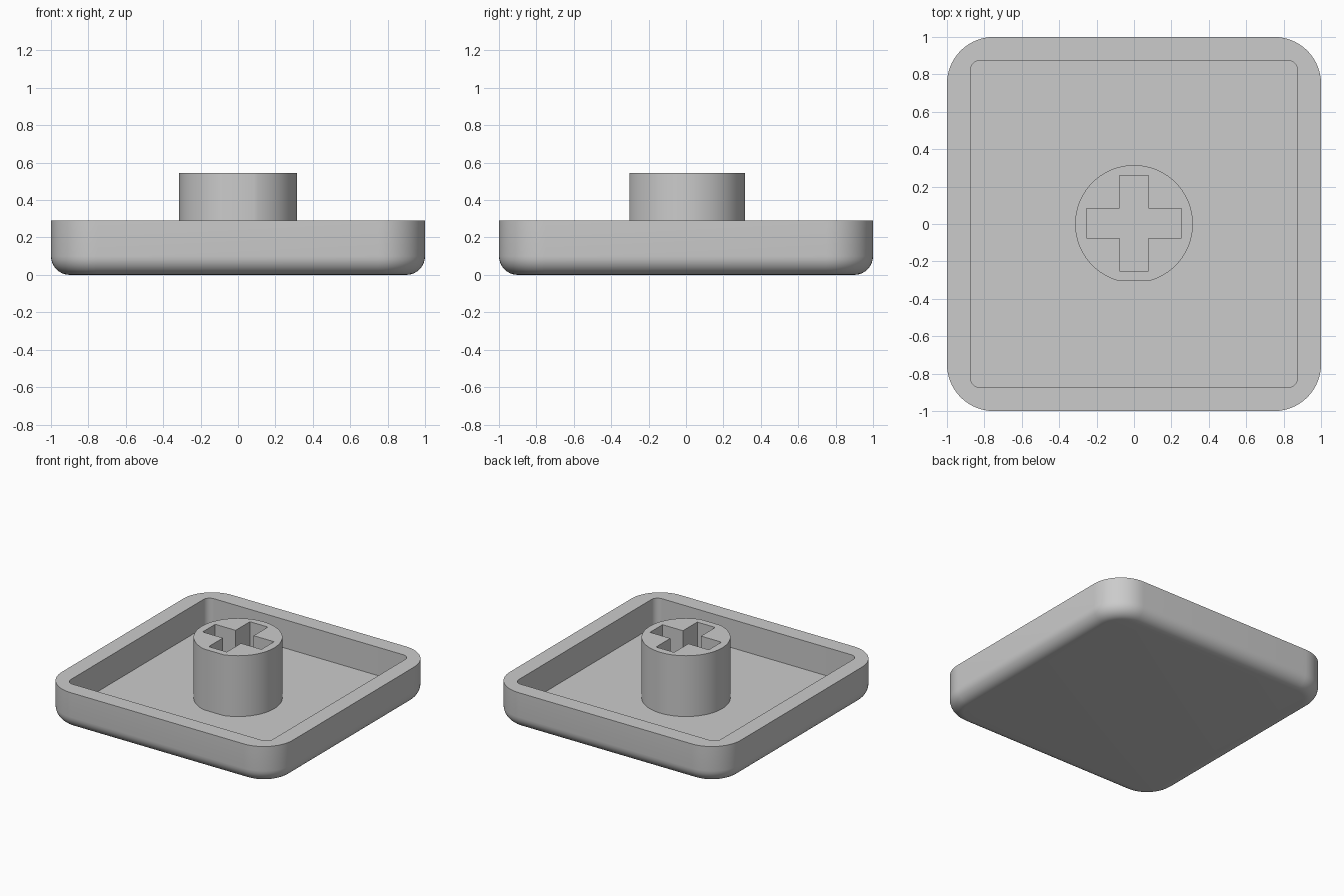
import bpy, bmesh, math

if "Cube" in bpy.data.objects:
    bpy.data.objects.remove(bpy.data.objects["Cube"])

TOP, FLOOR, STEM_TOP = 0.292, 0.07, 0.546
CORNER, FILLET = 0.25, 0.1


def rounded_square(half, radius, seg=14):
    pts = []
    for q in range(4):
        mid = math.radians(45 + 90 * q)
        cx = math.copysign(half - radius, math.cos(mid))
        cy = math.copysign(half - radius, math.sin(mid))
        for i in range(seg + 1):
            a = math.pi / 2 * (q + i / seg)
            pts.append((cx + radius * math.cos(a), cy + radius * math.sin(a)))
    return pts


def smooth(obj):
    bpy.ops.object.select_all(action='DESELECT')
    obj.select_set(True)
    bpy.context.view_layer.objects.active = obj
    bpy.ops.object.shade_smooth_by_angle(angle=math.radians(30))


# Cap shell: rings from the filleted underside, up the wall, down into the tray
rings = []
for i in range(9):
    a = math.pi / 2 * i / 8
    inset = FILLET * (1 - math.sin(a))
    rings.append((1 - inset, CORNER - inset, FILLET * (1 - math.cos(a))))
rings += [(1, CORNER, TOP), (0.875, 0.055, TOP), (0.875, 0.055, FLOOR)]

bm = bmesh.new()
loops = [[bm.verts.new((x, y, z)) for x, y in rounded_square(h, r)] for h, r, z in rings]
for low, high in zip(loops, loops[1:]):
    n = len(low)
    for i in range(n):
        j = (i + 1) % n
        bm.faces.new((low[i], low[j], high[j], high[i]))
bm.faces.new(loops[0][::-1])
bm.faces.new(loops[-1])
mesh = bpy.data.meshes.new("cap_shell")
bm.to_mesh(mesh)
bm.free()
cap = bpy.data.objects.new("cap_shell", mesh)
bpy.context.collection.objects.link(cap)
smooth(cap)

# Stem: round post with a small flat at the front and a cross-shaped socket
R, FLAT = 0.315, -0.303
circle = [(R * math.cos(math.tau * i / 72), R * math.sin(math.tau * i / 72)) for i in range(72)]
post = [p for p in circle if p[1] > FLAT]
flat_x = math.sqrt(R * R - FLAT * FLAT)
at = next(i for i, p in enumerate(circle) if p[1] <= FLAT)
post[at:at] = [(-flat_x, FLAT), (flat_x, FLAT)]

A, W, CY = 0.255, 0.078, 0.004
cross = []
for q in range(4):
    c, s = round(math.cos(q * math.pi / 2)), round(math.sin(q * math.pi / 2))
    cross += [(x * c - y * s, x * s + y * c + CY) for x, y in ((A, -W), (A, W), (W, W))]

curve = bpy.data.curves.new("stem", 'CURVE')
curve.dimensions = '2D'
curve.fill_mode = 'BOTH'
base = FLOOR - 0.01
curve.extrude = (STEM_TOP - base) / 2
for pts in (post, cross):
    spline = curve.splines.new('POLY')
    spline.points.add(len(pts) - 1)
    for p, (x, y) in zip(spline.points, pts):
        p.co = (x, y, 0, 1)
    spline.use_cyclic_u = True
stem = bpy.data.objects.new("stem", curve)
stem.location.z = (STEM_TOP + base) / 2
bpy.context.collection.objects.link(stem)
bpy.ops.object.select_all(action='DESELECT')
stem.select_set(True)
bpy.context.view_layer.objects.active = stem
bpy.ops.object.convert(target='MESH')
stem = bpy.context.object

# Weld the stem caps to its walls and face normals outward
bm = bmesh.new()
bm.from_mesh(stem.data)
bmesh.ops.remove_doubles(bm, verts=bm.verts, dist=1e-4)
bmesh.ops.recalc_face_normals(bm, faces=bm.faces)
bm.to_mesh(stem.data)
bm.free()
smooth(stem)
